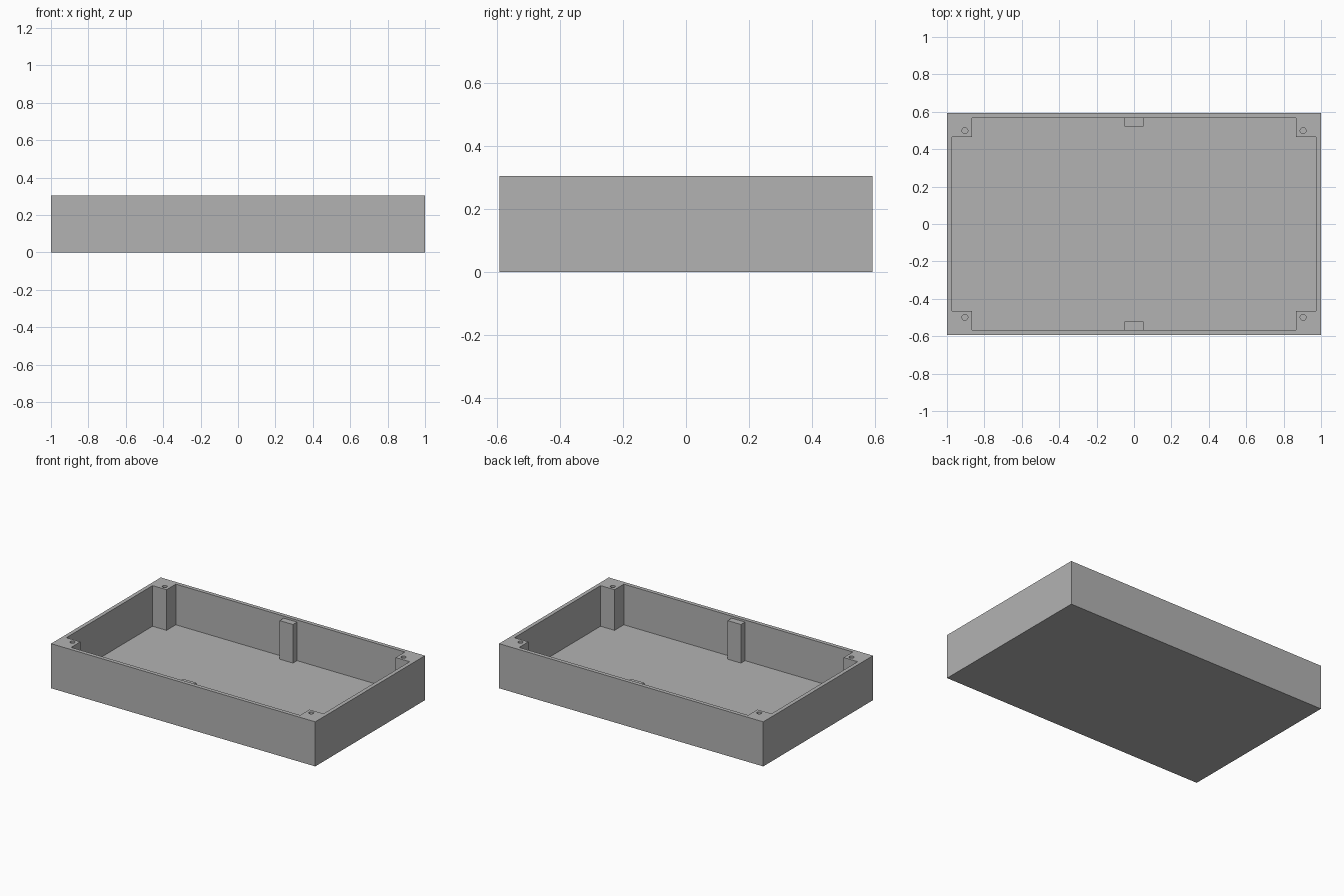
import bpy
import bmesh
from mathutils import Matrix

old = bpy.data.objects.get("Cube")
if old:
    bpy.data.objects.remove(old, do_unlink=True)

# Overall sizes
HX, HY, H = 1.0, 0.593, 0.305     # half length, half width, height
WALL = 0.027                      # wall and floor thickness
IX, IY = HX - WALL, HY - WALL     # inner half sizes
PX, PY = 0.867, 0.466             # inner corner of each post
HOLE_X, HOLE_Y, HOLE_R, HOLE_DEPTH = 0.904, 0.499, 0.016, 0.2

grey = bpy.data.materials.new("plain grey")
grey.use_nodes = True
colour = (0.45, 0.45, 0.45, 1)
grey.diffuse_color = colour
grey.node_tree.nodes["Principled BSDF"].inputs["Base Color"].default_value = colour


def make_object(name, bm):
    bmesh.ops.recalc_face_normals(bm, faces=bm.faces)
    mesh = bpy.data.meshes.new(name)
    bm.to_mesh(mesh)
    bm.free()
    mesh.materials.append(grey)
    obj = bpy.data.objects.new(name, mesh)
    bpy.context.collection.objects.link(obj)
    return obj


def prism(name, outline, z0, z1):
    """Extrude a flat outline from z0 up to z1."""
    bm = bmesh.new()
    face = bm.faces.new([bm.verts.new((x, y, z0)) for x, y in outline])
    top = bmesh.ops.extrude_face_region(bm, geom=[face])["geom"]
    verts = [v for v in top if isinstance(v, bmesh.types.BMVert)]
    bmesh.ops.translate(bm, verts=verts, vec=(0, 0, z1 - z0))
    return make_object(name, bm)


def rectangle(x0, x1, y0, y1):
    return [(x0, y0), (x1, y0), (x1, y1), (x0, y1)]


def cut(target, cutter):
    """Subtract a helper solid and remove it."""
    cutter.hide_render = True
    mod = target.modifiers.new("cut", "BOOLEAN")
    mod.operation = "DIFFERENCE"
    mod.solver = "EXACT"
    mod.object = cutter
    bpy.context.view_layer.objects.active = target
    bpy.ops.object.modifier_apply(modifier=mod.name)
    bpy.data.objects.remove(cutter, do_unlink=True)


# Tray: solid block hollowed so that square posts stay in the corners
tray = prism("tray", rectangle(-HX, HX, -HY, HY), 0, H)
corner = [(IX, PY), (PX, PY), (PX, IY)]
cavity = []
for sx, sy in ((1, 1), (-1, 1), (-1, -1), (1, -1)):
    points = corner if sx * sy > 0 else corner[::-1]
    cavity += [(sx * x, sy * y) for x, y in points]
cut(tray, prism("cavity_cutter", cavity, WALL, H + 0.1))

# Blind screw holes in the corner posts
bm = bmesh.new()
for sx in (-1, 1):
    for sy in (-1, 1):
        place = Matrix.Translation((sx * HOLE_X, sy * HOLE_Y, H))
        bmesh.ops.create_cone(bm, cap_ends=True, segments=24, radius1=HOLE_R,
                              radius2=HOLE_R, depth=2 * HOLE_DEPTH, matrix=place)
cut(tray, make_object("screw_hole_cutter", bm))

# Support ribs on the long walls, a little lower than the rim
for name, side in (("front_rib", -1), ("back_rib", 1)):
    y0, y1 = sorted((side * 0.522, side * (IY + 0.005)))
    prism(name, rectangle(-0.05, 0.05, y0, y1), WALL - 0.005, H - 0.014)

# Smooth only the screw hole walls
bpy.ops.object.select_all(action="DESELECT")
tray.select_set(True)
bpy.context.view_layer.objects.active = tray
bpy.ops.object.shade_smooth_by_angle(angle=0.6)
